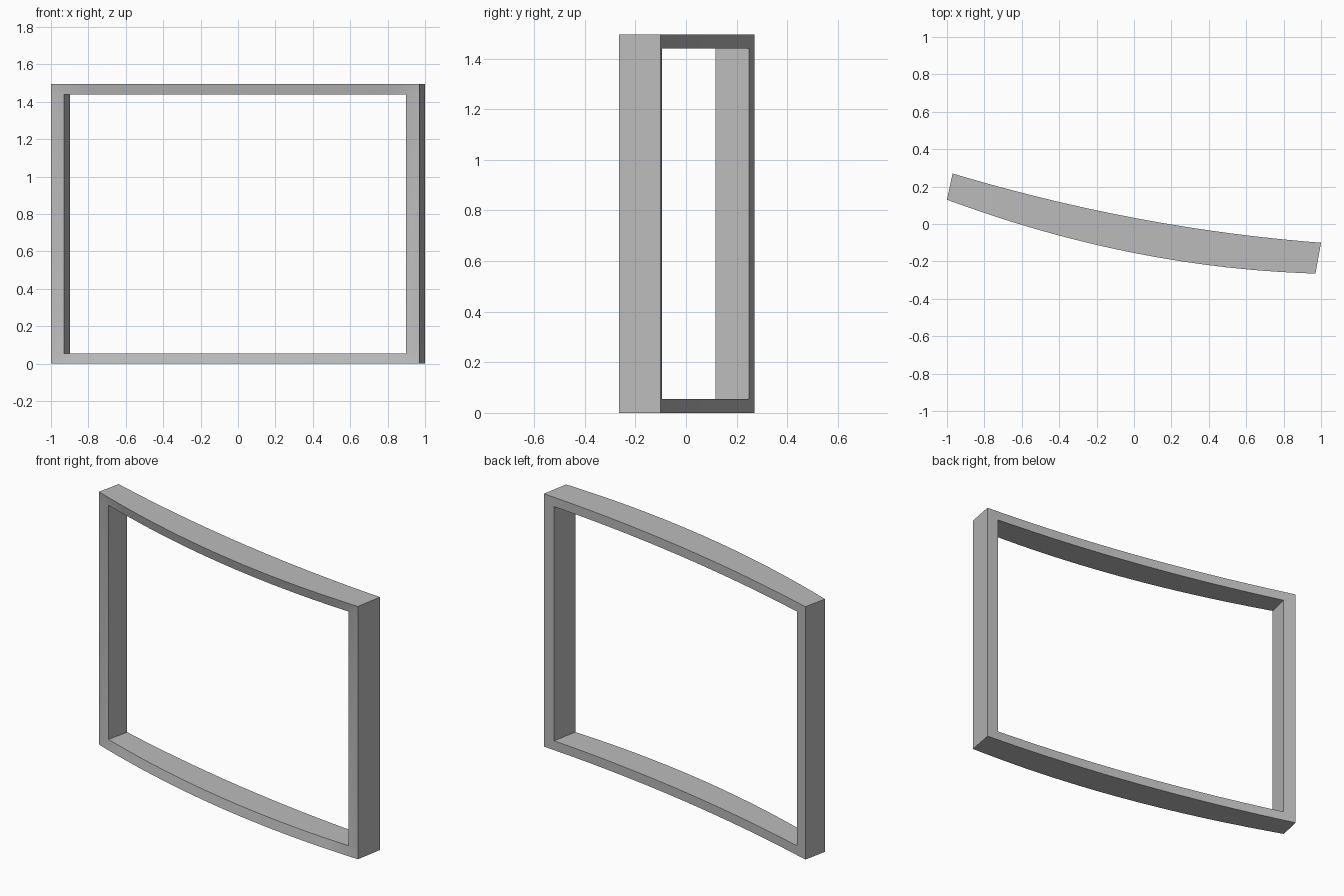
import bpy
import bmesh

cube = bpy.data.objects.get("Cube")
if cube:
    bpy.data.objects.remove(cube, do_unlink=True)

# Plan curves of the front and back of the frame
FRONT = ((-1.0, 0.13), (-0.015, -0.2365), (0.97, -0.265))
BACK = ((-0.97, 0.27), (0.015, -0.025), (1.0, -0.10))
HEIGHT, BAR = 1.495, 0.055
POST = 0.036
SEGMENTS = 14
RECESS = 0.012


def bezier(points, u):
    a, b, c = points
    return [(1 - u) ** 2 * p + 2 * u * (1 - u) * q + u * u * r
            for p, q, r in zip(a, b, c)]


columns = [0.0] + [POST + (1 - 2 * POST) * i / SEGMENTS
                   for i in range(SEGMENTS + 1)] + [1.0]
rows = [0.0, BAR, HEIGHT - BAR, HEIGHT]
last = len(columns) - 1

# Front sheet with the window opening left out
bm = bmesh.new()
grid = {}
param = {}
for i, u in enumerate(columns):
    for j, z in enumerate(rows):
        x, y = bezier(FRONT, u)
        inner = 0 < i < last and 0 < j < 3
        grid[i, j] = bm.verts.new((x, y + RECESS * inner, z))
for i in range(last):
    for j in range(3):
        if j != 1 or i in (0, last - 1):
            bm.faces.new((grid[i, j], grid[i + 1, j],
                          grid[i + 1, j + 1], grid[i, j + 1]))
bm.verts.index_update()

# Thicken it to the back curve, column by column
count = len(bm.verts)
order = {v.co.to_tuple(5): key for key, v in grid.items()}
new = bmesh.ops.extrude_face_region(bm, geom=list(bm.faces),
                                    use_keep_orig=True)["geom"]
for v in new:
    if isinstance(v, bmesh.types.BMVert):
        i, j = order[v.co.to_tuple(5)]
        v.co.x, v.co.y = bezier(BACK, columns[i])
bmesh.ops.recalc_face_normals(bm, faces=bm.faces)

mesh = bpy.data.meshes.new("curved_frame")
bm.to_mesh(mesh)
bm.free()
frame = bpy.data.objects.new("curved_frame", mesh)
bpy.context.collection.objects.link(frame)

# Plain grey finish
grey = bpy.data.materials.new("grey")
grey.use_nodes = True
colour = (0.5, 0.5, 0.5, 1)
grey.diffuse_color = colour
grey.node_tree.nodes["Principled BSDF"].inputs["Base Color"].default_value = colour
mesh.materials.append(grey)

# Smooth along the curve, sharp at the corners
bpy.ops.object.select_all(action="DESELECT")
frame.select_set(True)
bpy.context.view_layer.objects.active = frame
bpy.ops.object.shade_smooth_by_angle(angle=0.6)
